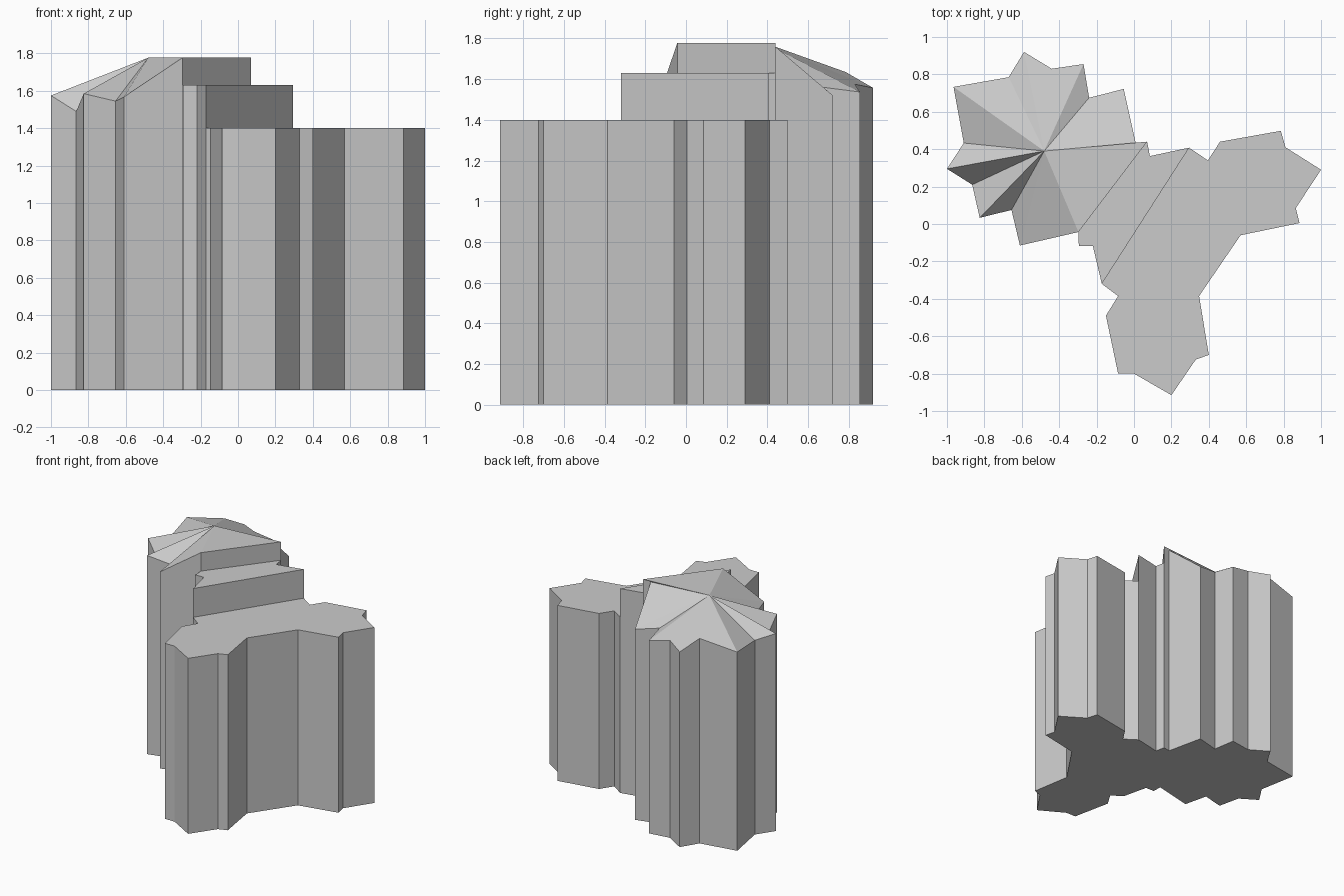
import bpy
import bmesh

if "Cube" in bpy.data.objects:
    bpy.data.objects.remove(bpy.data.objects["Cube"])


def block(name, pts, apex=None, seams=None):
    """Walls, floor and roof over a clockwise outline of (x, y, roof z).
    seams: edge index -> wall base height, or None where a neighbour has the wall."""
    seams = seams or {}
    bm = bmesh.new()
    n = len(pts)
    floor = [bm.verts.new((x, y, 0)) for x, y, z in pts]
    roof = [bm.verts.new(p) for p in pts]
    bm.faces.new(floor)
    for i in range(n):
        j = (i + 1) % n
        base = seams.get(i, 0)
        if base is None:
            continue
        if base:
            a, b = (bm.verts.new((pts[k][0], pts[k][1], base)) for k in (i, j))
        else:
            a, b = floor[i], floor[j]
        bm.faces.new((b, a, roof[i], roof[j]))
    if apex:
        top = bm.verts.new(apex)
        for i in range(n):
            bm.faces.new((roof[(i + 1) % n], roof[i], top))
    else:
        bm.faces.new(roof[::-1])
    mesh = bpy.data.meshes.new(name)
    bm.to_mesh(mesh)
    bm.free()
    obj = bpy.data.objects.new(name, mesh)
    bpy.context.collection.objects.link(obj)
    return obj


LOW, MID, TOP = 1.40, 1.63, 1.777

# Tall wing with the faceted peaked roof
tower = [(-.297, -.043, TOP), (-.61, -.115, 1.567), (-.655, .075, 1.545),
         (-.825, .033, 1.585), (-.865, .21, 1.49), (-1, .295, 1.575),
         (-.91, .433, 1.55), (-.965, .733, 1.585), (-.67, .785, 1.635),
         (-.588, .92, 1.557), (-.44, .83, 1.575), (-.27, .855, 1.537),
         (-.24, .675, 1.56), (-.055, .722, 1.52), (.01, .43, 1.768),
         (.07, .44, TOP)]
block("peaked_tower", tower, (-.48, .39, TOP), {len(tower) - 1: MID})

# Middle step
step = [(.07, .44), (.085, .363), (.295, .408), (-.172, -.32),
        (-.22, -.118), (-.295, -.118), (-.297, -.043)]
block("middle_step", [(x, y, MID) for x, y in step], seams={2: LOW, 6: None})

# Low flat-topped wings
wings = [(.295, .408), (.395, .34), (.46, .44), (.785, .498), (.81, .41),
         (1, .29), (.865, .085), (.885, .005), (.57, -.06), (.348, -.385),
         (.40, -.70), (.33, -.725), (.2, -.915), (0, -.80), (-.085, -.80),
         (-.15, -.49), (-.085, -.385), (-.172, -.32)]
block("low_wings", [(x, y, LOW) for x, y in wings], seams={len(wings) - 1: None})
